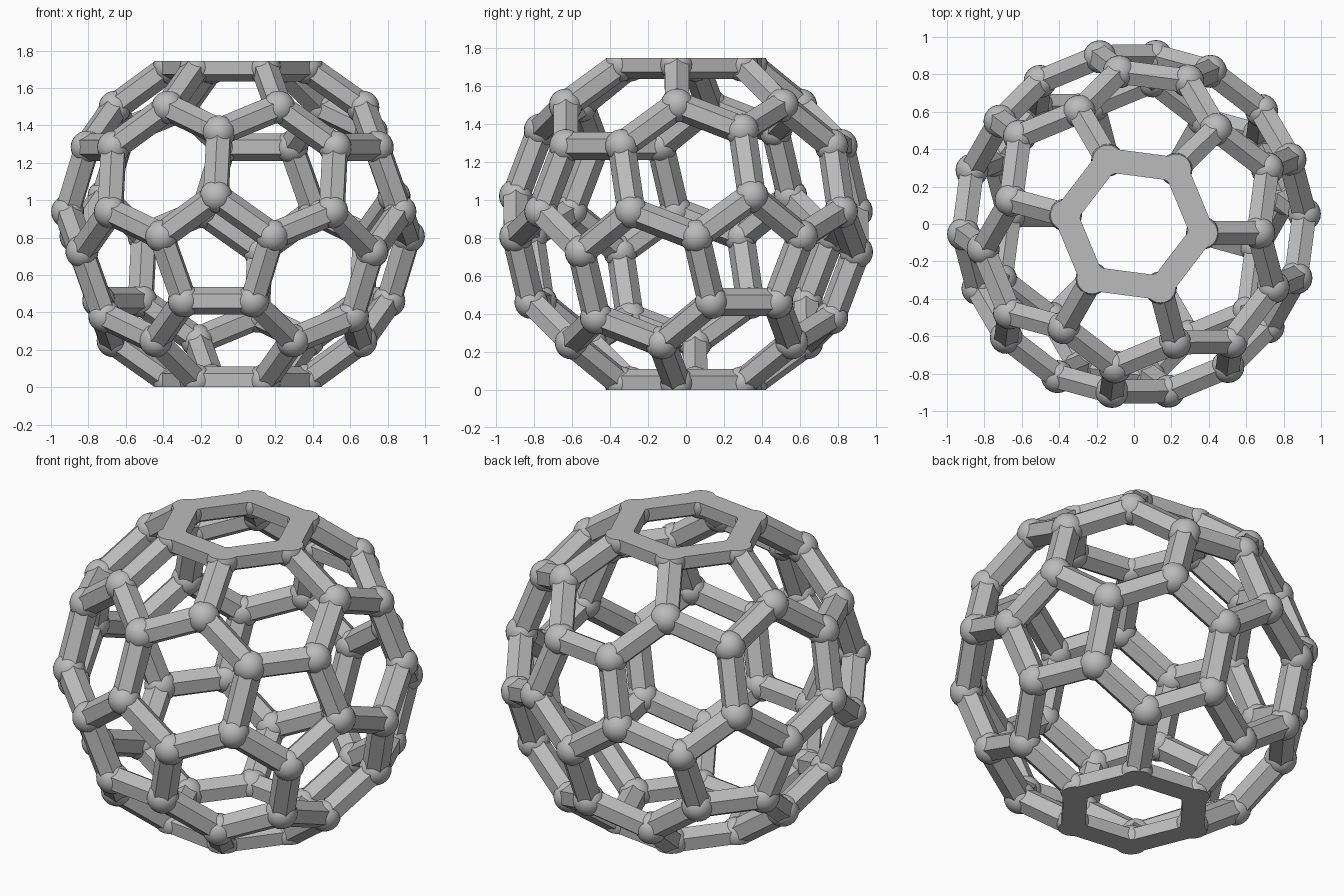
import bpy, bmesh, math
from mathutils import Vector, Matrix
from itertools import product, combinations

if "Cube" in bpy.data.objects:
    bpy.data.objects.remove(bpy.data.objects["Cube"])

RADIUS = 0.915       # centre to joint
JOINT_R = 0.088
STRUT_R = 0.074
HALF_H = 0.8725      # flat cuts above and below the centre
PHI = (1 + math.sqrt(5)) / 2

grey = bpy.data.materials.new("light_grey")
grey.diffuse_color = (0.5, 0.5, 0.5, 1)
grey.use_nodes = True
grey.node_tree.nodes["Principled BSDF"].inputs["Base Color"].default_value = grey.diffuse_color

# Corners of a truncated icosahedron, edge length 2
corners = []
for base in ((0, 1, 3 * PHI), (1, 2 + PHI, 2 * PHI), (PHI, 2, 2 * PHI + 1)):
    for signs in product((1, -1), repeat=3):
        if base[0] == 0 and signs[0] < 0:
            continue
        v = [b * s for b, s in zip(base, signs)]
        for k in range(3):
            corners.append(Vector(v[k:] + v[:k]))
edges = [(a, b) for a, b in combinations(corners, 2) if abs((a - b).length - 2) < 0.01]

# Stand it on a hexagon and turn one upper pentagon to 22.5 degrees
up = Vector((1, 1, 1)).normalized()
pent = Vector((0, 1, PHI))
pent = (pent - up * pent.dot(up)).normalized()
turn = Matrix.Rotation(math.radians(22.5), 3, 'Z') @ Matrix((pent, up.cross(pent), up))
scale = RADIUS / corners[0].length


def place(v):
    return turn @ v * scale


def finish(bm, name, smooth):
    # Cut flat at both ends, close the cuts and rest on z = 0
    for s in (1, -1):
        cut = bmesh.ops.bisect_plane(
            bm, geom=bm.verts[:] + bm.edges[:] + bm.faces[:], dist=1e-5,
            plane_co=(0, 0, s * HALF_H), plane_no=(0, 0, s), clear_outer=True)
        rim = [g for g in cut['geom_cut'] if isinstance(g, bmesh.types.BMEdge)]
        bmesh.ops.holes_fill(bm, edges=rim, sides=0)
    bmesh.ops.translate(bm, verts=bm.verts[:], vec=(0, 0, HALF_H))
    bmesh.ops.recalc_face_normals(bm, faces=bm.faces[:])
    mesh = bpy.data.meshes.new(name)
    bm.to_mesh(mesh)
    bm.free()
    mesh.materials.append(grey)
    ob = bpy.data.objects.new(name, mesh)
    bpy.context.collection.objects.link(ob)
    if smooth:
        bpy.ops.object.select_all(action='DESELECT')
        ob.select_set(True)
        bpy.context.view_layer.objects.active = ob
        bpy.ops.object.shade_smooth_by_angle(angle=math.radians(30))


# Ball joints
bm = bmesh.new()
for c in corners:
    bmesh.ops.create_uvsphere(bm, u_segments=24, v_segments=14, radius=JOINT_R,
                              matrix=Matrix.Translation(place(c)))
finish(bm, "ball_joints", True)

# Hexagonal struts, each with one ridge in the vertical plane through its axis
bm = bmesh.new()
for a, b in edges:
    p, q = place(a), place(b)
    axis = (q - p).normalized()
    ridge = (Vector((0, 0, 1)) - axis * axis.z).normalized()
    side = axis.cross(ridge)
    frame = Matrix((ridge, side, axis)).transposed().to_4x4()
    # ring of six points lofted from one joint to the other
    ends = []
    for centre in (p, q):
        m = Matrix.Translation(centre) @ frame
        ends.append([bm.verts.new(m @ Vector((STRUT_R * math.cos(i * math.pi / 3),
                                              STRUT_R * math.sin(i * math.pi / 3), 0)))
                     for i in range(6)])
    lo, hi = ends
    bm.faces.new(lo[::-1])
    bm.faces.new(hi)
    for i in range(6):
        j = (i + 1) % 6
        bm.faces.new((lo[i], lo[j], hi[j], hi[i]))
finish(bm, "struts", False)
